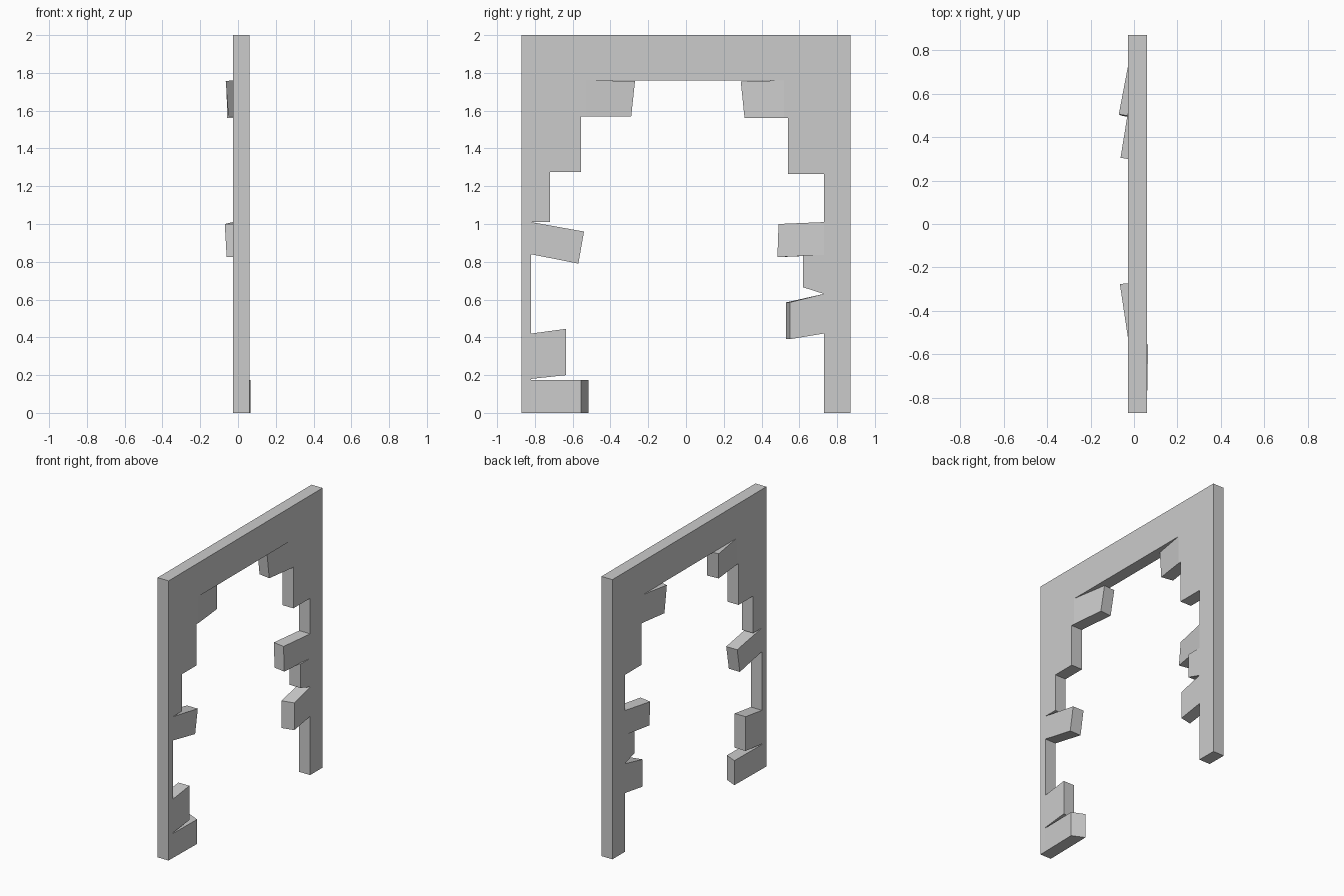
import bpy
import bmesh

cube = bpy.data.objects.get("Cube")
if cube:
    bpy.data.objects.remove(cube, do_unlink=True)

BACK, FACE = -0.027, 0.06  # the two broad sides of the wall

stone = bpy.data.materials.new("stone_grey")
stone.use_nodes = True
grey = (0.6, 0.6, 0.6, 1.0)
stone.diffuse_color = grey
stone.node_tree.nodes["Principled BSDF"].inputs["Base Color"].default_value = grey


def slab(name, outline, shifts=None, skew=0.0, tips=()):
    """Thicken a y-z outline along x. shifts moves corners in x,
    skew moves the tip corners of the BACK side in y."""
    shifts = shifts or [0.0] * len(outline)
    bm = bmesh.new()
    front = [bm.verts.new((FACE + s, y, z)) for (y, z), s in zip(outline, shifts)]
    back = [bm.verts.new((BACK + s, y + (skew if i in tips else 0), z))
            for i, ((y, z), s) in enumerate(zip(outline, shifts))]
    bm.faces.new(front)
    bm.faces.new(back[::-1])
    n = len(outline)
    for i in range(n):
        j = (i + 1) % n
        bm.faces.new((front[i], back[i], back[j], front[j]))
    bmesh.ops.recalc_face_normals(bm, faces=bm.faces[:])
    mesh = bpy.data.meshes.new(name)
    bm.to_mesh(mesh)
    bm.free()
    mesh.materials.append(stone)
    obj = bpy.data.objects.new(name, mesh)
    bpy.context.collection.objects.link(obj)
    return obj


def brick(name, root, tip, shift=(0, 0), skew=0.0):
    """root = (y, bottom z, top z); tip = top and bottom corner;
    shift = x offset of the tip's top and bottom."""
    y, low, high = root
    slab(name, [(y, low), (y, high), *tip], [0, 0, *shift], skew, (2, 3))


# Doorway frame with stepped inner edges
slab("wall_frame", [
    (-0.87, 0), (-0.87, 2), (0.87, 2), (0.87, 0),
    (0.73, 0), (0.73, 1.265), (0.54, 1.265), (0.54, 1.56), (0.52, 1.56), (0.52, 1.76),
    (-0.53, 1.76), (-0.53, 1.57), (-0.555, 1.57), (-0.555, 1.275),
    (-0.72, 1.275), (-0.72, 1.01), (-0.82, 1.01), (-0.82, 0)])

# Loose bricks on the front side of the opening
brick("front_upper_brick", (-0.53, 1.57, 1.76),
      [(-0.27, 1.757), (-0.29, 1.57)], (-0.038, -0.024), -0.006)
brick("front_middle_brick", (-0.82, 0.84, 1.01), [(-0.54, 0.96), (-0.57, 0.79)])
brick("front_lower_brick", (-0.82, 0.18, 0.42), [(-0.635, 0.445), (-0.635, 0.20)])
brick("front_bottom_brick", (-0.82, 0, 0.175),
      [(-0.555, 0.175), (-0.555, 0)], (0.005, 0.005), 0.04)

# Loose bricks on the rear side of the opening
brick("rear_upper_brick", (0.52, 1.56, 1.76),
      [(0.29, 1.755), (0.31, 1.56)], (-0.035, -0.03), 0.015)
brick("rear_middle_brick", (0.73, 0.835, 1.01),
      [(0.49, 1.0), (0.484, 0.825)], (-0.043, -0.033), 0.015)
brick("rear_stub_brick", (0.73, 0.63, 0.835), [(0.62, 0.835), (0.62, 0.665)])
brick("rear_lower_brick", (0.73, 0.42, 0.63),
      [(0.55, 0.585), (0.55, 0.39)], skew=-0.02)
